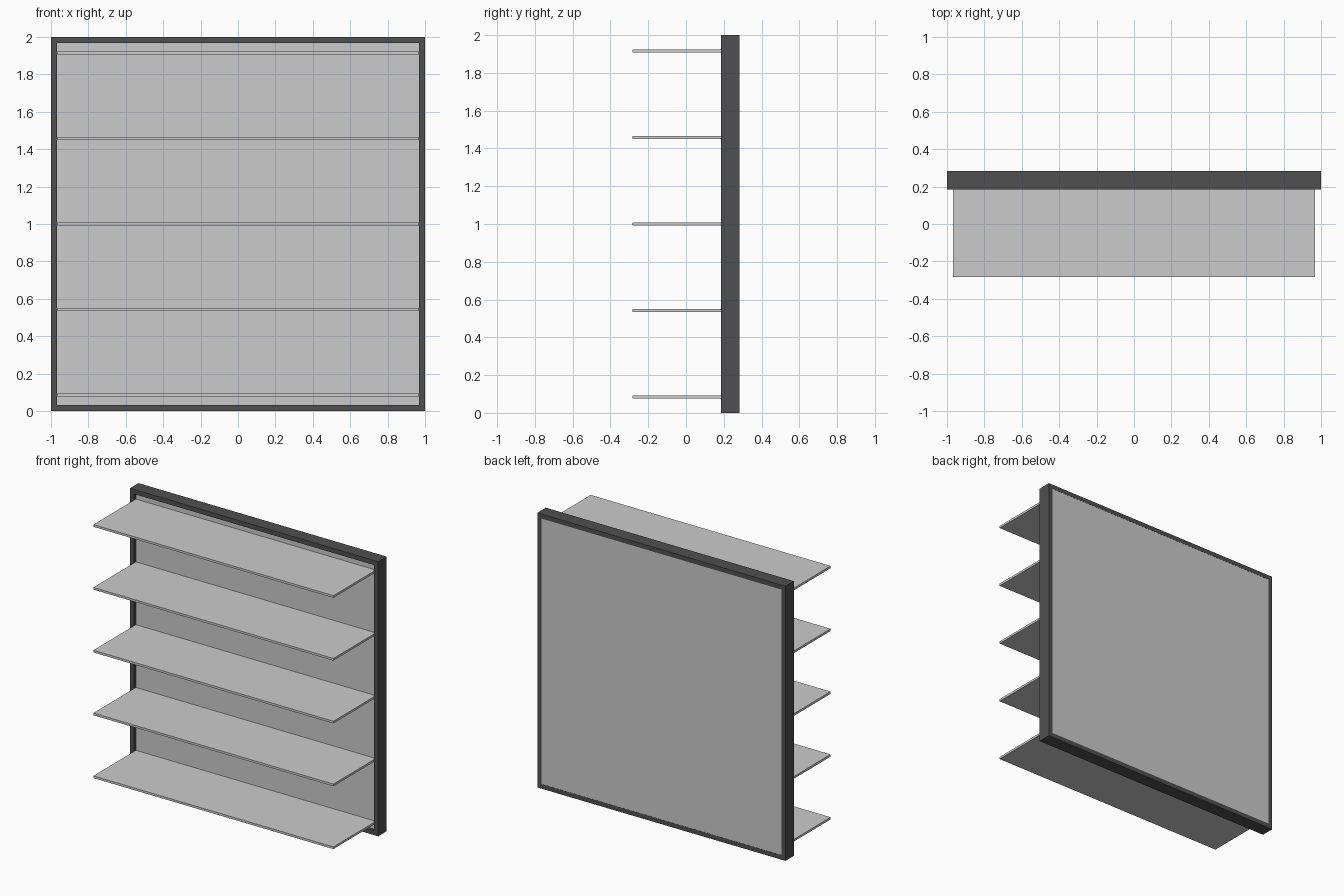
import bpy
import bmesh

if "Cube" in bpy.data.objects:
    bpy.data.objects.remove(bpy.data.objects["Cube"])

FRONT, BACK = 0.185, 0.283      # frame depth range
INNER = 0.967                   # half size of the frame opening
PANEL_FRONT = 0.205
SHELF_FRONT = -0.283


def finish(name, bm, mat=None):
    bmesh.ops.recalc_face_normals(bm, faces=bm.faces)
    mesh = bpy.data.meshes.new(name)
    bm.to_mesh(mesh)
    bm.free()
    obj = bpy.data.objects.new(name, mesh)
    bpy.context.collection.objects.link(obj)
    if mat:
        mesh.materials.append(mat)
    return obj


def box(name, x, y, z):
    bm = bmesh.new()
    bmesh.ops.create_cube(bm, size=1)
    for v in bm.verts:
        v.co = [lo + (c + 0.5) * (hi - lo) for c, (lo, hi) in zip(v.co, (x, y, z))]
    return finish(name, bm)


dark = bpy.data.materials.new("dark_frame")
dark.diffuse_color = (0.08, 0.08, 0.08, 1)
dark.use_nodes = True
dark.node_tree.nodes["Principled BSDF"].inputs["Base Color"].default_value = dark.diffuse_color

# Square frame: rectangular section carried around four mitred corners
bm = bmesh.new()
section = [(1, FRONT), (1, BACK), (INNER, BACK), (INNER, FRONT)]
rings = [[bm.verts.new((sx * r, y, 1 + sz * r)) for r, y in section]
         for sx, sz in ((-1, -1), (1, -1), (1, 1), (-1, 1))]
for i in range(4):
    a, b = rings[i], rings[(i + 1) % 4]
    for j in range(4):
        k = (j + 1) % 4
        bm.faces.new((a[j], b[j], b[k], a[k]))
finish("frame", bm, dark)

# Back panel filling the frame
box("back_panel", (-INNER, INNER), (PANEL_FRONT, BACK - 0.001), (1 - INNER, 1 + INNER))

# Five evenly spaced shelves
for i in range(5):
    z = 1 + (i - 2) * 0.4575
    box(f"shelf_{i + 1}", (-INNER, INNER), (SHELF_FRONT, PANEL_FRONT), (z - 0.008, z + 0.008))
